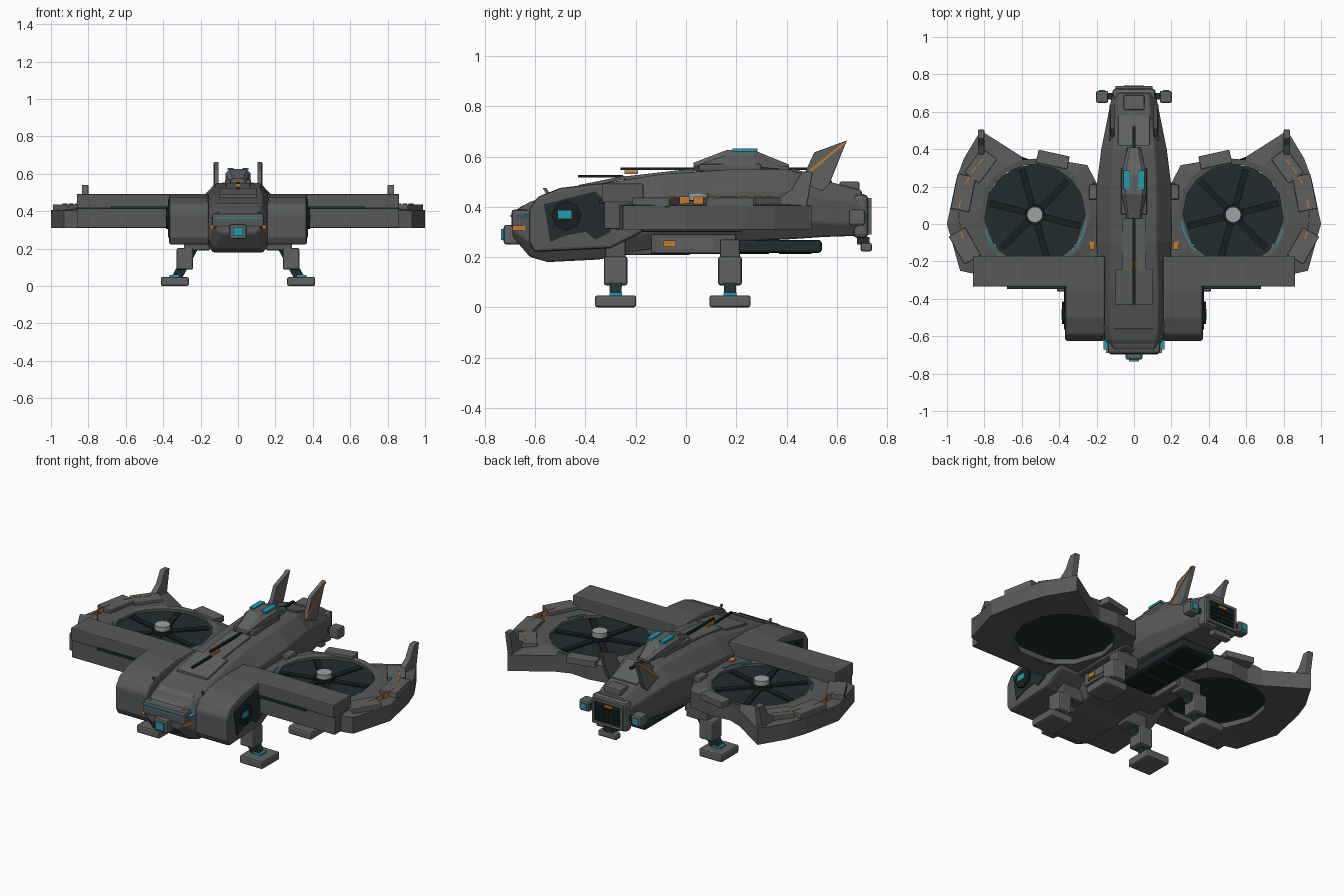
import bpy, bmesh, math
from mathutils import Matrix, Vector

if "Cube" in bpy.data.objects:
    bpy.data.objects.remove(bpy.data.objects["Cube"])


def mat(name, r, g, b):
    m = bpy.data.materials.new(name)
    m.diffuse_color = (r, g, b, 1)
    m.use_nodes = True
    m.node_tree.nodes["Principled BSDF"].inputs["Base Color"].default_value = m.diffuse_color
    return m


HULL = mat("hull_gray", .095, .1, .1)
PANEL = mat("panel_gray", .115, .122, .122)
DARK = mat("dark_teal", .016, .027, .028)
BLACK = mat("blade_black", .009, .014, .014)
CYAN = mat("cyan_glow", .015, .33, .43)
ORANGE = mat("orange_trim", .55, .19, .03)
LIGHT = mat("hub_gray", .34, .36, .36)


def finish(name, bm, m, bevel=0):
    bmesh.ops.recalc_face_normals(bm, faces=bm.faces)
    me = bpy.data.meshes.new(name)
    bm.to_mesh(me)
    bm.free()
    me.materials.append(m)
    o = bpy.data.objects.new(name, me)
    bpy.context.collection.objects.link(o)
    if bevel:
        b = o.modifiers.new("bevel", 'BEVEL')
        b.width, b.segments, b.limit_method = bevel, 2, 'ANGLE'
    return o


def box(name, x, y, z, m, bevel=0, rot=0):
    """Box from (low, high) ranges, optionally turned about z."""
    bm = bmesh.new()
    bmesh.ops.create_cube(bm, size=1)
    c = Vector([(a[0] + a[1]) / 2 for a in (x, y, z)])
    size = [abs(a[1] - a[0]) for a in (x, y, z)]
    bm.transform(Matrix.Translation(c) @ Matrix.Rotation(rot, 4, 'Z') @ Matrix.Diagonal((*size, 1)))
    return finish(name, bm, m, bevel)


def loft(name, rings, m, bevel=0, closed=False):
    bm = bmesh.new()
    vs = [[bm.verts.new(p) for p in r] for r in rings]
    n = len(vs[0])
    pairs = list(zip(vs, vs[1:])) + ([(vs[-1], vs[0])] if closed else [])
    for a, b in pairs:
        for i in range(n):
            j = (i + 1) % n
            bm.faces.new((a[i], a[j], b[j], b[i]))
    if not closed:
        bm.faces.new(vs[0])
        bm.faces.new(vs[-1])
    return finish(name, bm, m, bevel)


def side_prism(name, pts, x0, x1, m, bevel=0):
    return loft(name, [[(x, y, z) for y, z in pts] for x in (x0, x1)], m, bevel)


def cyl(name, c, r, h, m, axis='Z', n=24, r2=None):
    bm = bmesh.new()
    bmesh.ops.create_cone(bm, cap_ends=True, segments=n, radius1=r, radius2=r if r2 is None else r2, depth=h)
    turn = Matrix.Rotation(math.pi / 2, 4, {'X': 'Y', 'Y': 'X'}[axis]) if axis != 'Z' else Matrix()
    bm.transform(Matrix.Translation(c) @ turn)
    return finish(name, bm, m)


def section(y, wt, wm, zb, zt):
    h = zt - zb
    half = [(wt, zt), (wm, zt - .3 * h), (wm, zb + .25 * h), (wm * .75, zb)]
    return [(x, y, z) for x, z in half] + [(-x, y, z) for x, z in reversed(half)]


# Fuselage
loft("fuselage", [section(*s) for s in [
    (-.69, .10, .12, .28, .38), (-.62, .12, .16, .20, .42), (-.55, .13, .18, .18, .44),
    (-.35, .13, .19, .19, .49), (-.1, .12, .20, .235, .53), (.2, .12, .20, .262, .55),
    (.4, .11, .175, .27, .55), (.55, .09, .145, .28, .505), (.7, .08, .115, .285, .465)]], HULL, .008)

# Nose, visor and chin sensor
box("nose", (-.14, .14), (-.695, -.6), (.31, .39), HULL, .015)
box("visor_strip", (-.125, .125), (-.699, -.66), (.36, .367), CYAN)
for s in (-1, 1):
    box("visor_side", (s * .135, s * .163), (-.67, -.61), (.36, .367), CYAN)
    box("nose_lamp", (s * .13, s * .15), (-.69, -.64), (.305, .325), ORANGE)
box("chin_sensor", (-.045, .045), (-.725, -.62), (.25, .328), PANEL, .01)
box("chin_lens", (-.027, .027), (-.735, -.72), (.267, .312), CYAN)

# Dorsal panels, rods and cupola
def deck(name, x, y0, z0, y1, z1, t, m):
    side_prism(name, [(y0, z0), (y1, z1), (y1, z1 + t), (y0, z0 + t)], -x, x, m, .003)


deck("front_deck_panel", .1, -.43, .472, -.24, .51, .014, PANEL)
deck("mid_deck_panel", .065, -.25, .506, .03, .538, .014, PANEL)
deck("canopy_panel", .11, -.66, .39, -.56, .432, .01, PANEL)
deck("rear_deck_panel", .085, .42, .54, .58, .49, .014, PANEL)
box("long_rod", (-.008, .008), (-.26, .52), (.546, .556), BLACK)
box("short_rod", (-.008, .008), (-.43, -.25), (.517, .526), BLACK)
box("rod_marker", (-.016, .016), (-.245, -.19), (.53, .545), ORANGE)
cup = [(.03, .05, .035), (.03, .578, .02), (.16, .625, .05), (.27, .625, .05), (.41, .56, .02)]
loft("cupola", [[(-a, y, .54), (-b, y, .56), (-b, y, z - .02), (-a, y, z), (a, y, z), (b, y, z - .02), (b, y, .56), (a, y, .54)]
                for y, z, a, b in [(.03, .575, .03, .04), (.16, .625, .045, .066), (.27, .625, .045, .066), (.41, .568, .02, .035)]], PANEL, .003)
box("cupola_ledge", (-.07, .07), (.05, .3), (.54, .57), HULL, .008)

# Tail engine
box("engine_block", (-.115, .115), (.665, .725), (.275, .45), PANEL, .018)
box("engine_recess", (-.085, .085), (.71, .73), (.3, .425), BLACK)
for x0, x1, z0, z1 in [(-.1, .1, .42, .435), (-.1, .1, .29, .305), (-.1, -.085, .3, .425), (.085, .1, .3, .425)]:
    box("engine_frame", (x0, x1), (.71, .738), (z0, z1), PANEL)
for i in range(5):
    box("grille_bar_upright", (-.062 + i * .03, -.058 + i * .03), (.72, .735), (.302, .39), DARK)
for i in range(4):
    box("grille_bar_flat", (-.08, .08), (.72, .737), (.312 + i * .024, .317 + i * .024), DARK)
box("engine_lamp", (-.03, .02), (.72, .735), (.4, .412), ORANGE)
box("engine_top_box", (-.055, .055), (.61, .69), (.46, .5), PANEL, .008)
box("engine_low_box", (-.06, .06), (.695, .74), (.222, .256), PANEL, .008)
box("engine_low_mount", (-.03, .03), (.68, .73), (.25, .28), DARK)

# Belly tray
box("belly_tray", (-.11, .11), (-.02, .54), (.217, .268), DARK, .012)
for i in range(3):
    box("belly_slat", (-.08, .08), (.03 + i * .17, .16 + i * .17), (.212, .22), BLACK)
box("belly_plate", (-.15, .15), (-.3, .02), (.208, .26), HULL, .01)

C = Vector((.53, .05))
OUT = [(1, 0), (.93, -.25), (.84, -.27), (.68, -.28), (.53, -.28), (.35, -.28), (.2, -.2), (.17, .05), (.19, .2),
       (.25, .315), (.4, .34), (.52, .33), (.6, .36), (.82, .5), (.91, .35), (.95, .24)]

for s in (-1, 1):
    # Cupola windows
    box("cupola_window", (s * .024, s * .055), (.185, .285), (.62, .632), CYAN)

    # Shoulder housing with dark side opening
    side_prism("shoulder_housing", [(-.625, .26), (-.605, .22), (-.3, .235), (-.17, .3), (-.17, .49), (-.36, .492),
                                    (-.5, .475), (-.59, .44), (-.625, .39)], s * .155, s * .368, HULL, .012)
    side_prism("shoulder_opening", [(-.565, .41), (-.36, .462), (-.3, .4), (-.3, .3), (-.36, .27), (-.4, .3),
                                    (-.48, .285), (-.54, .26)], s * .36, s * .373, DARK)
    cyl("opening_hatch", (s * .375, -.475, .365), .06, .02, BLACK, 'X', 8)
    box("opening_window", (s * .37, s * .388), (-.51, -.455), (.353, .385), CYAN)

    # Wing ring around the fan
    rings = []
    for k, z in ((None, .31), (None, .405), (.3, .425), (.27, .42), (.27, .315)):
        loop = []
        for p in OUT:
            p = Vector(p)
            q = p if k is None else C + (p - C).normalized() * k
            loop.append((s * q.x, q.y, z))
        rings.append(loop)
    loft("wing_ring", rings, HULL, closed=True)
    cyl("fan_disc", (s * C.x, C.y, .375), .272, .06, DARK, n=16)
    cyl("fan_hub_base", (s * C.x, C.y, .415), .055, .025, BLACK)
    cyl("fan_hub", (s * C.x, C.y, .435), .042, .04, LIGHT)
    for i in range(6):
        a = i * math.pi / 3 + .25
        x, y = s * (C.x + .145 * math.cos(a)), C.y + .145 * math.sin(a)
        box("fan_blade", (x - .105, x + .105), (y - .017, y + .017), (.4, .414), BLACK, rot=a if s > 0 else -a)

    # Raised plates and trims on the ring
    for ang, r, w, l in [(-24, .41, .1, .17), (17, .4, .1, .19), (42, .39, .1, .16), (108, .31, .07, .17)]:
        a = math.radians(ang)
        x, y = s * (C.x + r * math.cos(a)), C.y + r * math.sin(a)
        box("ring_plate", (x - w / 2, x + w / 2), (y - l / 2, y + l / 2), (.4, .437), PANEL, .004, s * (a - .1))
    for name, m, r, angs in [("orange_trim", ORANGE, .405, (-16, -8, 0, 8, 27, 36, 44)),
                             ("cyan_trim", CYAN, .277, (-35, -28, -21, 192, 199, 206, 213, 220))]:
        for ang in angs:
            a = math.radians(ang)
            x, y = s * (C.x + r * math.cos(a)), C.y + r * math.sin(a)
            box(name, (x - .003, x + .003), (y - .02, y + .02), (.41, .44 if m is ORANGE else .429), m, 0, s * a)

    # Front wing beam
    box("wing_beam", (s * .2, s * .862), (-.335, -.17), (.415, .492), HULL, .006)
    box("wing_front", (s * .2, s * .862), (-.325, -.2), (.312, .42), HULL, .004)
    box("beam_slot", (s * .37, s * .68), (-.347, -.32), (.412, .424), DARK)
    box("root_fairing", (s * .17, s * .25), (-.2, .22), (.3, .415), HULL, .01)
    box("root_block", (s * .19, s * .24), (.13, .21), (.4, .44), PANEL, .008)

    # Winglet and tail fin
    side_prism("winglet", [(.32, .4), (.48, .4), (.505, .54), (.46, .54), (.42, .47)], s * .8, s * .835, PANEL, .005)
    side_prism("tail_fin", [(.32, .43), (.465, .517), (.51, .616), (.64, .664), (.57, .49), (.5, .42)],
               s * .103, s * .128, PANEL, .004)
    side_prism("fin_stripe", [(.36, .44), (.38, .44), (.638, .655), (.632, .661)], s * .126, s * .132, ORANGE)

    # Engine side boxes
    box("engine_side_box", (s * .138, s * .203), (.648, .712), (.325, .39), PANEL, .01)
    box("engine_side_arm", (s * .1, s * .15), (.665, .7), (.345, .37), DARK)
    box("engine_side_light", (s * .155, s * .187), (.705, .716), (.342, .373), CYAN)

    # Lower sponson
    box("sponson", (s * .13, s * .235), (-.14, .2), (.213, .29), HULL, .008)
    box("sponson_panel", (s * .23, s * .24), (-.1, .11), (.232, .275), PANEL)
    box("sponson_lamp", (s * .23, s * .246), (-.09, -.04), (.24, .266), ORANGE)
    box("root_lamp", (s * .208, s * .238), (-.135, -.09), (.4, .425), ORANGE)

    # Landing legs
    for y in (-.28, .175):
        loft("leg_strut", [[(s * (x - .03), y - d, z), (s * (x + .03), y - d, z), (s * (x + .03), y + d, z),
                            (s * (x - .03), y + d, z)] for x, d, z in ((.33, .022, .04), (.21, .035, .26))], DARK)
        box("leg_mount", (s * .15, s * .29), (y - .04, y + .04), (.19, .27), HULL, .008)
        box("leg_housing", (s * .24, s * .328), (y - .047, y + .047), (.087, .203), PANEL, .01)
        box("foot", (s * .262, s * .413), (y - .082, y + .082), (0, .048), PANEL, .01)
        box("foot_light", (s * .315, s * .365), (y - .025, y + .025), (.045, .06), CYAN)

# Nose probe
for s in (-1, 1):
    side_prism("probe", [(-.55, .44), (-.535, .44), (-.555, .475), (-.57, .475)], s * .155, s * .165, PANEL)
